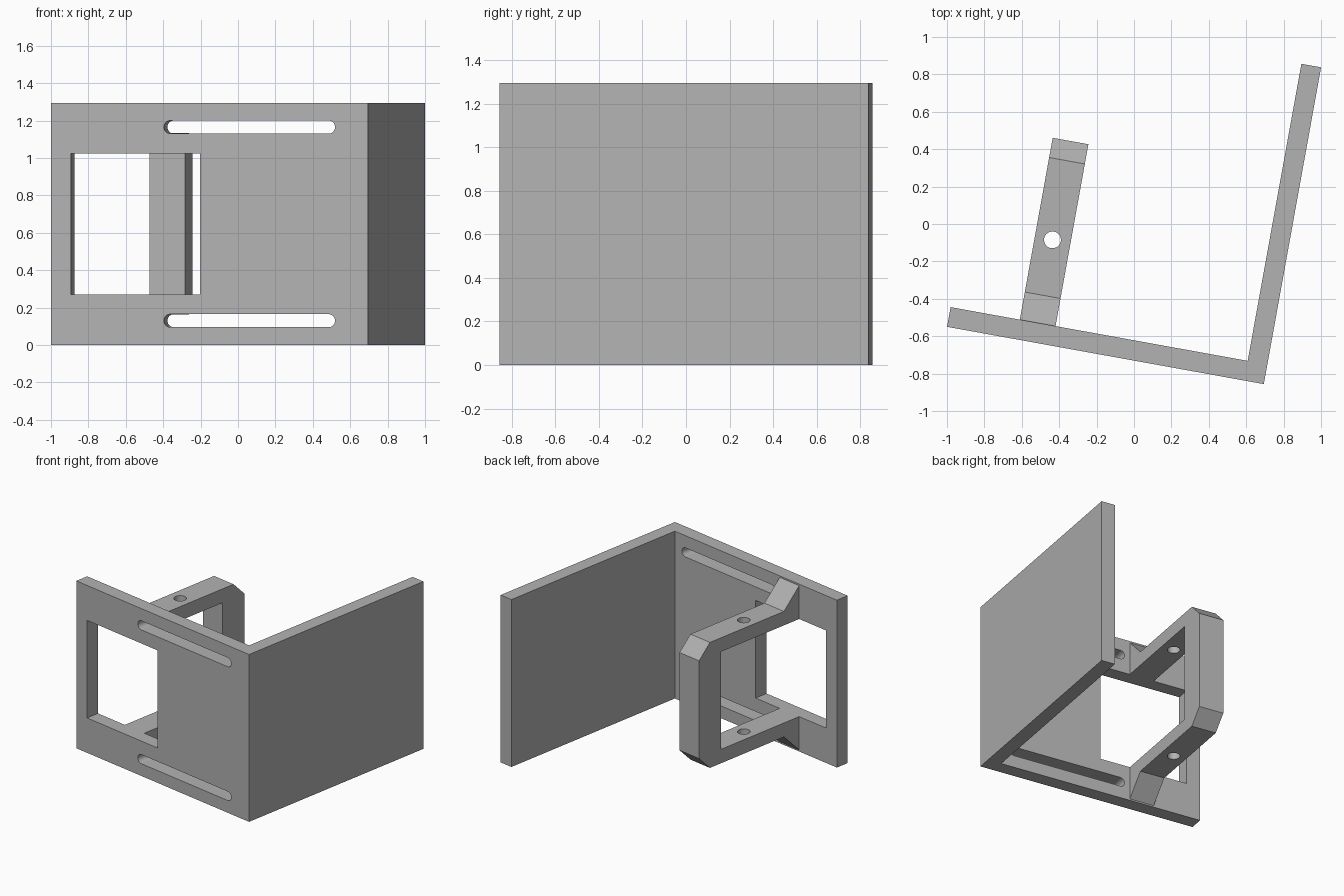
import bpy, bmesh
from math import radians, sin, cos, pi
from mathutils import Vector

cube = bpy.data.objects.get("Cube")
if cube:
    bpy.data.objects.remove(cube, do_unlink=True)

GREY = (0.45, 0.45, 0.45, 1)
mat = bpy.data.materials.new("plain grey")
mat.use_nodes = True
mat.diffuse_color = GREY
mat.node_tree.nodes["Principled BSDF"].inputs["Base Color"].default_value = GREY

# Local frame: origin at the outer corner, the front plate runs along -x, the side plate along +y
TURN, CORNER = radians(-10.25), (0.694, -0.856, 0)
LENGTH, HEIGHT, THICK = 1.721, 1.295, 0.107
MID = HEIGHT / 2


def prism(name, points, offset):
    """Extrude a closed outline by the offset vector."""
    bm = bmesh.new()
    face = bm.faces.new([bm.verts.new(p) for p in points])
    side = bmesh.ops.extrude_face_region(bm, geom=[face])["geom"]
    bmesh.ops.translate(bm, vec=Vector(offset),
                        verts=[v for v in side if isinstance(v, bmesh.types.BMVert)])
    bmesh.ops.recalc_face_normals(bm, faces=bm.faces)
    mesh = bpy.data.meshes.new(name)
    bm.to_mesh(mesh)
    bm.free()
    mesh.materials.append(mat)
    obj = bpy.data.objects.new(name, mesh)
    bpy.context.collection.objects.link(obj)
    obj.location, obj.rotation_euler = CORNER, (0, 0, TURN)
    return obj


def arc(cx, cy, r, start, end, steps=16):
    angles = [start + (end - start) * i / steps for i in range(steps + 1)]
    return [(cx + r * cos(a), cy + r * sin(a)) for a in angles]


def cut(target, cutters):
    """Subtract the cutters, then bake the result and remove them."""
    for c in cutters:
        mod = target.modifiers.new("cut", 'BOOLEAN')
        mod.operation, mod.solver, mod.object = 'DIFFERENCE', 'EXACT', c
    bpy.context.view_layer.update()
    graph = bpy.context.evaluated_depsgraph_get()
    mesh = bpy.data.meshes.new_from_object(target.evaluated_get(graph))
    target.modifiers.clear()
    target.data = mesh
    for c in cutters:
        bpy.data.objects.remove(c, do_unlink=True)
    bpy.ops.object.select_all(action='DESELECT')
    target.select_set(True)
    bpy.context.view_layer.objects.active = target
    bpy.ops.object.shade_smooth_by_angle(angle=radians(25))


# L-shaped plates
L, T = LENGTH, THICK
outline = [(0, 0), (0, L), (-T, L), (-T, T), (-L, T), (-L, 0)]
plates = prism("corner_plates", [(x, y, 0) for x, y in outline], (0, 0, HEIGHT))

# Window and two round-ended slots through the front plate
WIN_LOW, WIN_HIGH = 0.27, HEIGHT - 0.27
window = [(-1.613, WIN_LOW), (-0.912, WIN_LOW), (-0.912, WIN_HIGH), (-1.613, WIN_HIGH)]
holes = [window]
R = 0.035
for z in (0.13, HEIGHT - 0.13):
    holes.append(arc(-0.178 - R, z, R, -pi / 2, pi / 2) + arc(-1.108 + R, z, R, pi / 2, 1.5 * pi))
cut(plates, [prism("cutter", [(x, -0.1, z) for x, z in h], (0, 0.3, 0)) for h in holes])

# Bracket: C-shaped side profile with flared feet and chamfered far corners
ARM, END, CHAMFER, FLARE = 0.162, 1.095, 0.107, 0.15
half = [(T, WIN_LOW), (T, ARM - FLARE), (T + FLARE, ARM), (END - CHAMFER, ARM),
        (END, ARM + CHAMFER)]
upper = [(y, HEIGHT - z) for y, z in reversed(half)]
profile = half + upper + [(0.88, WIN_HIGH), (0.88, WIN_LOW)]
bracket = prism("bracket", [(-1.345, y, z) for y, z in profile], (0.194, 0, 0))

# Pin hole through both arms
circle = arc(-1.249, 0.558, 0.045, 0, 2 * pi, 32)[:-1]
cut(bracket, [prism("cutter", [(x, y, -0.1) for x, y in circle], (0, 0, HEIGHT + 0.2))])
